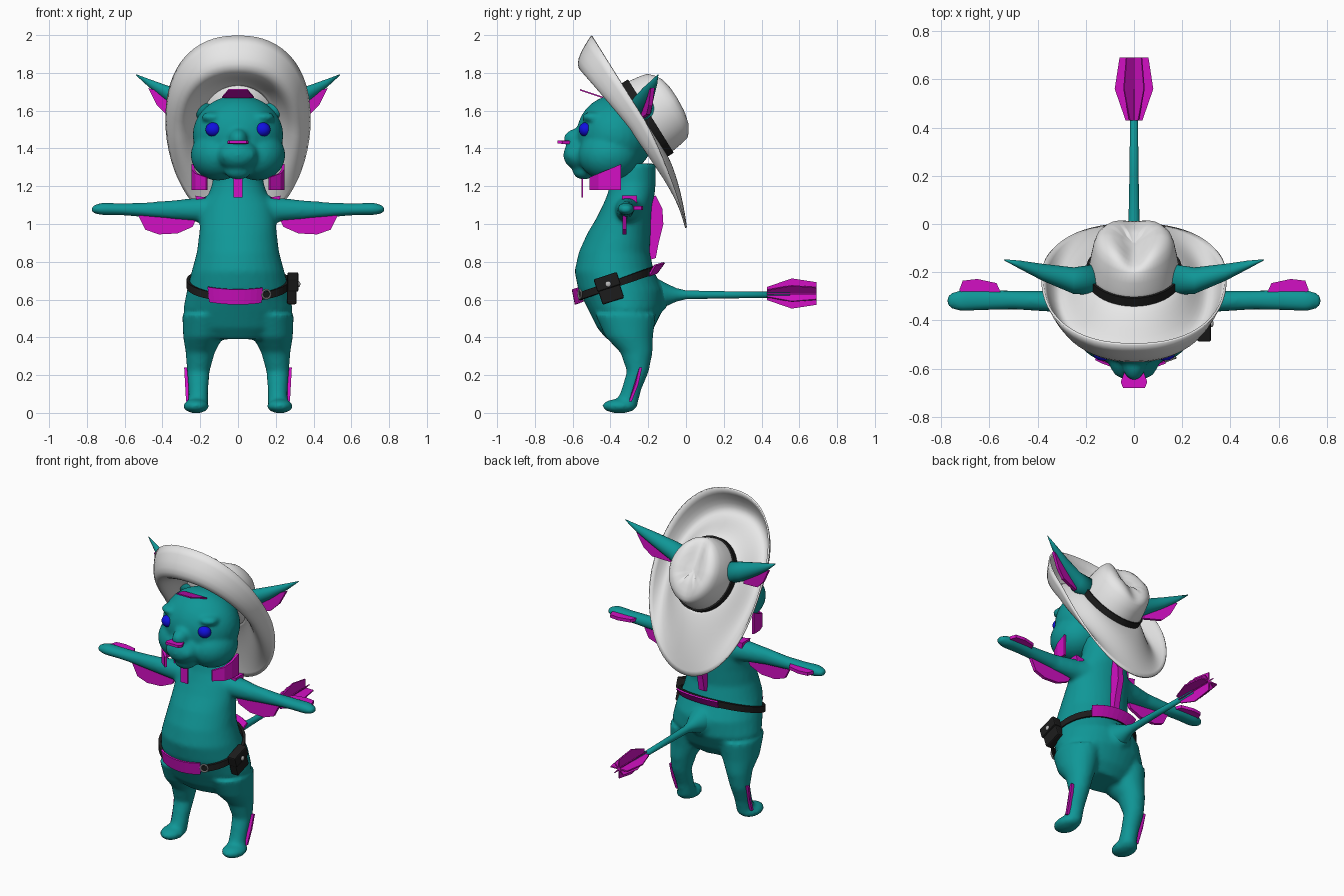
import bpy, bmesh, math
from mathutils import Vector, Matrix

cube = bpy.data.objects.get("Cube")
if cube:
    bpy.data.objects.remove(cube, do_unlink=True)


def material(name, rgb):
    m = bpy.data.materials.new(name)
    m.use_nodes = True
    m.diffuse_color = (*rgb, 1)
    bsdf = next(n for n in m.node_tree.nodes if n.type == 'BSDF_PRINCIPLED')
    bsdf.inputs["Base Color"].default_value = (*rgb, 1)
    bsdf.inputs["Roughness"].default_value = 0.7
    return m


TEAL = material("teal fur", (0.005, 0.31, 0.31))
PINK = material("magenta tuft", (0.65, 0.005, 0.55))
WHITE = material("white felt", (0.8, 0.8, 0.8))
BLACK = material("black leather", (0.012, 0.012, 0.012))
BLUE = material("blue eye", (0.005, 0.005, 0.75))
STEEL = material("steel", (0.5, 0.5, 0.5))


def finish(name, bm, mat, smooth=True):
    bmesh.ops.recalc_face_normals(bm, faces=bm.faces)
    for f in bm.faces:
        f.smooth = smooth
    mesh = bpy.data.meshes.new(name)
    bm.to_mesh(mesh)
    bm.free()
    mesh.materials.append(mat)
    ob = bpy.data.objects.new(name, mesh)
    bpy.context.collection.objects.link(ob)
    return ob


def skin(bm, rings, cap=True):
    """Bridge closed rings of points with quads."""
    rows = [[bm.verts.new(p) for p in r] for r in rings]
    n = len(rows[0])
    for a, b in zip(rows, rows[1:]):
        for i in range(n):
            bm.faces.new((a[i], a[(i + 1) % n], b[(i + 1) % n], b[i]))
    if cap:
        bm.faces.new(rows[0])
        bm.faces.new(rows[-1])
    return rows


def loft(bm, axis, rows, side=1, n=32):
    """Elliptical sections along an axis; each row is x, y, z and two radii."""
    i, j = [k for k in range(3) if k != axis]
    rings = []
    for *c, ra, rb in rows:
        ring = []
        for k in range(n):
            p = Vector(c)
            p[i] += ra * math.cos(math.tau * k / n)
            p[j] += rb * math.sin(math.tau * k / n)
            p.x *= side
            ring.append(p)
        rings.append(ring)
    skin(bm, rings)


def ball(bm, centre, radii):
    mat = Matrix.Translation(centre) @ Matrix.Diagonal((*radii, 1))
    bmesh.ops.create_uvsphere(bm, u_segments=32, v_segments=20, radius=1, matrix=mat)


def blend(ob, voxel=0.013, steps=5):
    r = ob.modifiers.new("blend", 'REMESH')
    r.mode, r.voxel_size, r.use_smooth_shade = 'VOXEL', voxel, True
    s = ob.modifiers.new("soften", 'SMOOTH')
    s.factor, s.iterations = 0.5, steps


def plate(name, pts, depth, mat=PINK, side=1):
    """Flat polygon thickened along the depth vector."""
    bm = bmesh.new()
    d = Vector(depth) / 2
    flip = Vector((side, 1, 1))
    skin(bm, [[(Vector(p) + s * d) * flip for p in pts] for s in (-1, 1)])
    return finish(name, bm, mat, False)


def ribbon(name, low, high, thick, mat, closed=False):
    bm = bmesh.new()
    if closed:
        skin(bm, [low, high], cap=False)
    else:
        a, b = ([bm.verts.new(p) for p in r] for r in (low, high))
        for i in range(len(a) - 1):
            bm.faces.new((a[i], a[i + 1], b[i + 1], b[i]))
    ob = finish(name, bm, mat, False)
    m = ob.modifiers.new("thickness", 'SOLIDIFY')
    m.thickness, m.offset = thick, 0
    return ob


# Body: torso, legs, feet and arms blended together
bm = bmesh.new()
torso = [(.39, -.32, .18, .10), (.45, -.32, .25, .15), (.55, -.32, .29, .20),
         (.65, -.345, .27, .225), (.75, -.38, .245, .21), (.85, -.38, .218, .188),
         (.95, -.355, .205, .168), (1.03, -.33, .20, .145), (1.1, -.31, .19, .13),
         (1.16, -.29, .155, .125), (1.22, -.28, .135, .12), (1.32, -.28, .13, .12)]
loft(bm, 2, [(0, y, z, rx, ry) for z, y, rx, ry in torso])
loft(bm, 1, [(0, -.3, .6, .2, .15), (0, -.17, .61, .12, .11), (0, -.1, .62, .05, .06)])
for s in (1, -1):
    loft(bm, 2, [(.17, -.32, .52, .125, .16), (.185, -.30, .40, .105, .125),
                 (.20, -.262, .32, .077, .085), (.21, -.255, .22, .06, .058),
                 (.21, -.29, .12, .052, .052), (.21, -.32, .03, .052, .06)], s)
    ball(bm, (s * .222, -.352, .036), (.068, .092, .038))
    loft(bm, 0, [(.10, -.30, 1.075, .09, .085), (.2, -.31, 1.075, .065, .065),
                 (.35, -.32, 1.075, .044, .05), (.5, -.315, 1.075, .04, .038),
                 (.62, -.315, 1.078, .044, .032), (.72, -.318, 1.08, .046, .033),
                 (.765, -.318, 1.078, .03, .022), (.778, -.318, 1.076, .01, .01)], s)
blend(finish("body", bm, TEAL))

# Head with cheeks, muzzle, brows and chin
bm = bmesh.new()
ball(bm, (0, -.375, 1.47), (.24, .205, .212))
ball(bm, (0, -.55, 1.45), (.055, .10, .06))
ball(bm, (0, -.55, 1.365), (.11, .10, .085))
ball(bm, (0, -.54, 1.28), (.07, .06, .045))
for s in (1, -1):
    ball(bm, (s * .105, -.41, 1.365), (.145, .16, .135))
    ball(bm, (s * .13, -.49, 1.565), (.065, .06, .03))
    ball(bm, (s * .045, -.59, 1.365), (.05, .05, .045))
blend(finish("head", bm, TEAL))
for s, label in ((1, "left"), (-1, "right")):
    bm = bmesh.new()
    ball(bm, (s * .13, -.53, 1.5), (.042, .037, .038))
    finish(label + "_eye", bm, BLUE)

# Tail and its crossed tuft
bm = bmesh.new()
loft(bm, 1, [(0, y, .625, r, r) for y, r in
             ((-.2, .11), (-.14, .08), (-.1, .058), (-.05, .035), (0, .023), (.2, .019), (.55, .015))])
finish("tail", bm, TEAL)
for k, w in enumerate((1, .75, 1, .75)):
    d = Vector((math.cos(k * math.pi / 4), 0, math.sin(k * math.pi / 4))) * w
    outline = [(-.035, .43), (.035, .43), (.08, .56), (.06, .69), (-.06, .69), (-.08, .56)]
    plate("tail_tuft", [d * u + Vector((0, y, .632)) for u, y in outline],
          d.cross(Vector((0, 1, 0))) * .008)

# Ears and paired tufts
for s, label in ((1, "left_"), (-1, "right_")):
    bm = bmesh.new()
    loft(bm, 0, [(.15, -.23, 1.60, .065, .07), (.25, -.235, 1.63, .055, .06),
                 (.38, -.2, 1.695, .035, .04), (.47, -.17, 1.745, .018, .022),
                 (.54, -.148, 1.79, .002, .003)], s)
    finish(label + "ear", bm, TEAL)
    ear = [(.26, 1.56), (.38, 1.58), (.43, 1.63), (.475, 1.72), (.38, 1.69), (.26, 1.64)]
    plate(label + "ear_tuft", [(x, -.2 + (x - .38) * .25, z) for x, z in ear], (0, .02, 0), side=s)
    arm = [(.22, 1.03), (.24, .985), (.32, .95), (.42, .945), (.49, .97), (.53, 1.05)]
    plate(label + "arm_tuft", [(x, -.325, z) for x, z in arm], (0, .02, 0), side=s)
    hand = [(.55, -.29), (.57, -.245), (.65, -.228), (.71, -.235), (.725, -.275), (.7, -.29)]
    plate(label + "wrist_tuft", [(x, y, 1.085) for x, y in hand], (0, 0, .02), side=s)
    shin = [(.24, -.295, .06), (.275, -.295, .06), (.28, -.26, .15), (.285, -.24, .24), (.24, -.24, .24)]
    plate(label + "shin_tuft", shin, (0, .015, 0), side=s)
    plate(label + "shoulder_tuft", [(.16, -.3, 1.11), (.22, -.3, 1.11), (.225, -.3, 1.15), (.17, -.3, 1.14)],
          (0, .08, 0), side=s)
    jaw = [(.165, -.505), (.22, -.46), (.238, -.41), (.24, -.345)]
    ribbon(label + "cheek_tuft", [(s * x, y, 1.18) for x, y in jaw],
           [(s * x, y, 1.25 + (y + .5) * .43) for x, y in jaw], .015, PINK)

# Centre tufts and nose
plate("chin_tuft", [(-.025, -.55, 1.14), (.025, -.55, 1.14), (.025, -.55, 1.25), (-.025, -.55, 1.25)], (0, .008, 0))
plate("forehead_tuft", [(-.085, -.44, 1.67), (.085, -.44, 1.67), (.05, -.56, 1.71), (-.05, -.56, 1.71)], (0, 0, .008))
plate("nose", [(-.035, -.6, 1.432), (.035, -.6, 1.432), (.055, -.655, 1.432), (.045, -.68, 1.435),
               (-.045, -.68, 1.435), (-.055, -.655, 1.432)], (0, 0, .016))
spine = [(-.22, 1.14), (-.16, 1.15), (-.125, 1.08), (-.12, 1.0), (-.145, .9), (-.16, .82), (-.22, .8)]
plate("spine_tuft", [(0, y, z) for y, z in spine], (.04, 0, 0))

# Belt, waist tufts, buckle and pouch
def belt_line(lift, grow, start=0, sweep=math.tau, n=48):
    pts = []
    for k in range(n):
        a = start + sweep * k / n
        y = -.37 - .21 * math.cos(a)
        pts.append(((.262 + grow) * math.sin(a), y - grow * math.cos(a), .685 + (y + .37) * .36 + lift))
    return pts


ribbon("belt", belt_line(-.02, .003), belt_line(.02, .003), .016, BLACK, True)
ribbon("front_waist_tuft", belt_line(-.035, .004, -.6, 1.2, 10), belt_line(.045, .02, -.6, 1.2, 10), .01, PINK)
ribbon("back_waist_tuft", belt_line(-.02, .005, 2.5, 1.2, 10), belt_line(.035, .045, 2.5, 1.2, 10), .01, PINK)
bpy.ops.mesh.primitive_torus_add(location=(.15, -.562, .628), rotation=(math.pi / 2, 0, .35),
                                 major_radius=.023, minor_radius=.005, major_segments=24, minor_segments=8)
buckle = bpy.context.object
buckle.name = "buckle"
buckle.data.materials.append(STEEL)
tilt = Matrix.Rotation(math.radians(18), 4, 'X')
for name, off, size in (("pouch", (0, 0, 0), (.05, .12, .135)), ("pouch_flap", (.006, 0, .04), (.058, .13, .07))):
    bm = bmesh.new()
    bmesh.ops.create_cube(bm, size=1, matrix=Matrix.Translation((.285, -.405, .655)) @ tilt
                          @ Matrix.Translation(off) @ Matrix.Diagonal((*size, 1)))
    bevel = finish(name, bm, BLACK, False).modifiers.new("rounding", 'BEVEL')
    bevel.width, bevel.segments = .008, 2
bm = bmesh.new()
ball(bm, (.322, -.412, .682), (.008, .015, .015))
finish("pouch_button", bm, STEEL)

# Hat: brim with rolled rim, creased crown and band, all tipped back
HAT = Matrix.Translation((0, -.22, 1.55)) @ Matrix.Rotation(math.radians(-58), 4, 'X')
N = 64


def brim_ring(t):
    ring = []
    for k in range(N):
        a = math.tau * k / N
        c, s = math.cos(a), math.sin(a)
        back = max(0, s) ** 1.5
        e = .87 if s < 0 else 1
        rim = (math.copysign(abs(c) ** e, c) * .38, math.copysign(abs(s) ** e, s) * (.60 if s > 0 else .525))
        roll = -(.085 + .06 * max(0, -s)) * math.sin(math.pi * t ** 1.5)
        z = roll * (1 - back) - .115 * back * t ** 1.5
        ring.append((.185 * c * (1 - t) + rim[0] * t, .215 * s * (1 - t) + rim[1] * t, z))
    return ring


bm = bmesh.new()
skin(bm, [brim_ring(k / 14) for k in range(15)], cap=False)
brim = finish("hat_brim", bm, WHITE)
m = brim.modifiers.new("thickness", 'SOLIDIFY')
m.thickness, m.offset = .01, 0

bm = bmesh.new()
rings = []
for z, rx, ry in ((-.01, .19, .22), (.05, .186, .217), (.1, .178, .21), (.15, .168, .2), (.18, .158, .187),
                  (.2, .14, .165), (.21, .115, .135), (.212, .085, .1), (.212, .05, .06), (.212, .015, .02)):
    ring = []
    for k in range(N):
        x, y = rx * math.cos(math.tau * k / N), ry * math.sin(math.tau * k / N)
        top = min(1, max(0, (z - .14) / .07))
        dent = .05 * top * math.exp(-(x / .06) ** 2) * (1 if y < .05 else .6)
        ring.append((x * (1 + .5 * min(0, y) * top), y, z - dent - .06 * top * max(0, y)))
    rings.append(ring)
skin(bm, rings)
crown = finish("hat_crown", bm, WHITE)
band_ring = lambda z: [(.194 * math.cos(math.tau * k / N), .224 * math.sin(math.tau * k / N), z) for k in range(N)]
band = ribbon("hat_band", band_ring(-.005), band_ring(.04), .01, BLACK, True)
for ob in (brim, crown, band):
    ob.matrix_world = HAT
